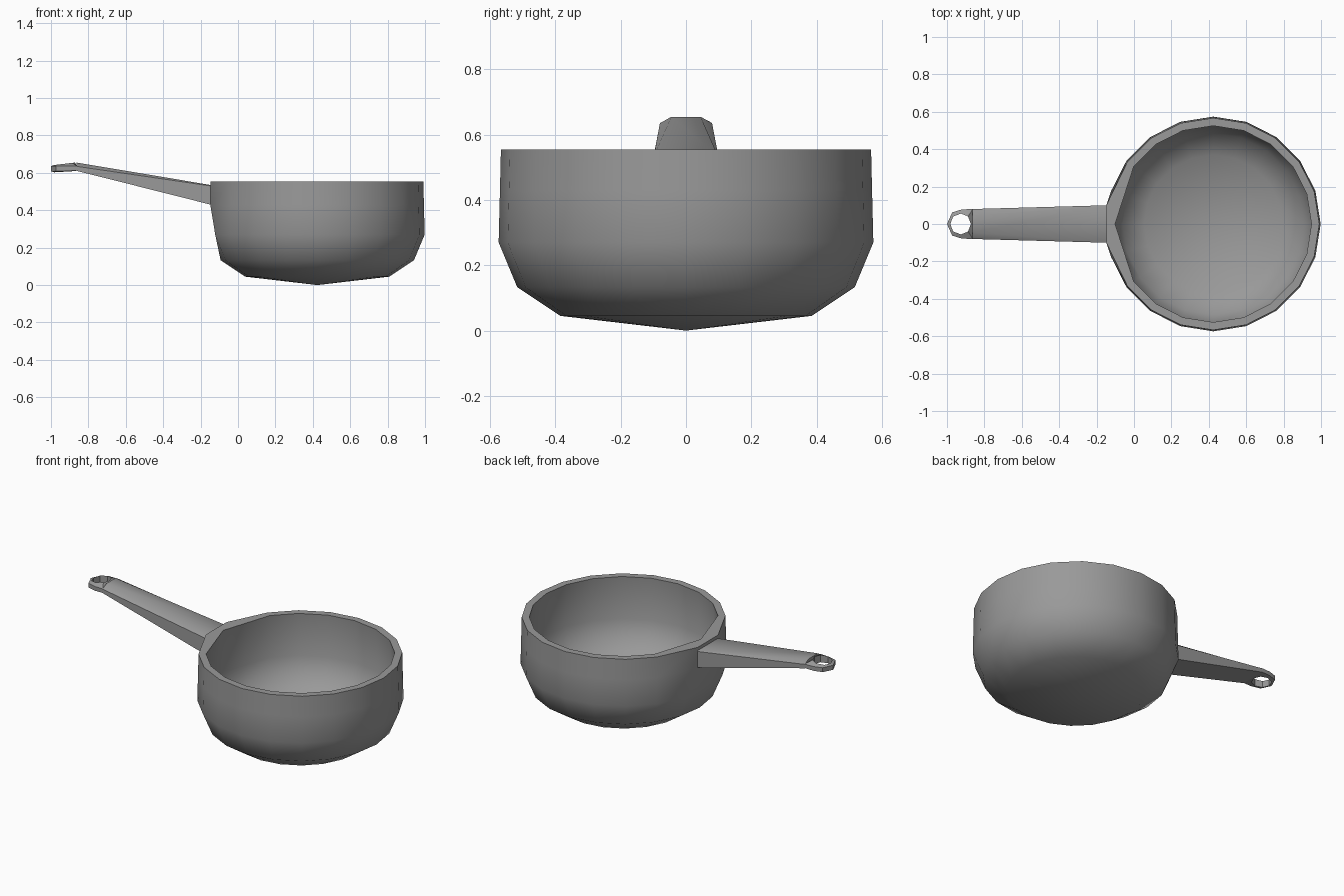
import bpy, bmesh
from math import cos, sin, tau, radians
from mathutils import Vector

cube = bpy.data.objects.get("Cube")
if cube:
    bpy.data.objects.remove(cube, do_unlink=True)

metal = bpy.data.materials.new("grey metal")
metal.use_nodes = True
GREY = (0.32, 0.32, 0.32, 1)
metal.diffuse_color = GREY
metal.node_tree.nodes["Principled BSDF"].inputs["Base Color"].default_value = GREY

CENTRE, SIDES = 0.424, 20


def bridge(bm, a, b):
    """Join two closed loops of vertices with quads."""
    n = len(a)
    for i in range(n):
        j = (i + 1) % n
        bm.faces.new((a[i], a[j], b[j], b[i]))


def finish(name, bm):
    bmesh.ops.recalc_face_normals(bm, faces=bm.faces)
    mesh = bpy.data.meshes.new(name)
    bm.to_mesh(mesh)
    bm.free()
    obj = bpy.data.objects.new(name, mesh)
    bpy.context.collection.objects.link(obj)
    mesh.materials.append(metal)
    bpy.ops.object.select_all(action="DESELECT")
    obj.select_set(True)
    bpy.context.view_layer.objects.active = obj
    bpy.ops.object.shade_smooth_by_angle(angle=radians(40))


# Pot: profile swept round, from the outer base over the rim to the inner floor
def pot_ring(bm, radius, z, flat):
    pts = [Vector((CENTRE + radius * cos(tau * i / SIDES),
                   radius * sin(tau * i / SIDES), z)) for i in range(SIDES)]
    half = SIDES // 2
    if flat == "mount":      # flat panel that carries the handle
        for k, y in ((-1, 0.1), (0, 0), (1, -0.1)):
            pts[half + k] = Vector((-0.148, y, z))
    elif flat == "below":    # panel tapers in under the handle
        pts[half].x = pts[half - 1].x
    elif flat == "inner":    # inside wall runs straight to the handle side
        for k in (-1, 1):
            pts[half + k] = (pts[half] + pts[half + 2 * k]) / 2
    return [bm.verts.new(p) for p in pts]


bm = bmesh.new()
profile = [(0.385, 0.045, ""), (0.517, 0.133, ""), (0.574, 0.27, "below"),
           (0.57, 0.43, "mount"), (0.567, 0.555, "mount"),
           (0.525, 0.555, "inner"), (0.541, 0.29, "inner"),
           (0.485, 0.165, ""), (0.37, 0.085, "")]
rings = [pot_ring(bm, *row) for row in profile]
for lower, upper in zip(rings, rings[1:]):
    bridge(bm, lower, upper)
for ring, z in ((rings[0], 0.0), (rings[-1], 0.045)):
    tip = bm.verts.new((CENTRE, 0, z))
    for i in range(SIDES):
        bm.faces.new((ring[i], ring[(i + 1) % SIDES], tip))
finish("pot", bm)


# Handle: square at the pot, chamfered along the top towards the far end
def section(bm, x, bottom, shoulder, top, width, top_width):
    half = [(width, bottom), (width, shoulder), (top_width, top)]
    loop = half + [(-y, z) for y, z in reversed(half)]
    return [bm.verts.new((x, y, z)) for y, z in loop]


bm = bmesh.new()
root = section(bm, -0.146, 0.43, 0.53, 0.535, 0.1, 0.098)
end = section(bm, -0.864, 0.611, 0.635, 0.655, 0.08, 0.045)
bridge(bm, root, end)
bm.faces.new(root)
bm.faces.new(end)
finish("handle", bm)

# Hanging loop: angular ring closing the handle
outer = [(-0.862, 0), (-0.862, 0.08), (-0.92, 0.078), (-0.972, 0.062), (-1, 0)]
inner = [(-0.872, 0), (-0.887, 0.04), (-0.925, 0.056), (-0.967, 0.04), (-0.982, 0)]


def loop(bm, half, near, far):
    pts = half + [(x, -y) for x, y in half[-2:0:-1]]
    return [bm.verts.new((x, y, near + (far - near) * (-0.862 - x) / 0.138))
            for x, y in pts]


bm = bmesh.new()
loops = [loop(bm, outer, 0.612, 0.608), loop(bm, outer, 0.636, 0.636),
         loop(bm, inner, 0.656, 0.640), loop(bm, inner, 0.610, 0.602)]
for i in range(4):
    bridge(bm, loops[i], loops[(i + 1) % 4])
finish("hanging_loop", bm)
